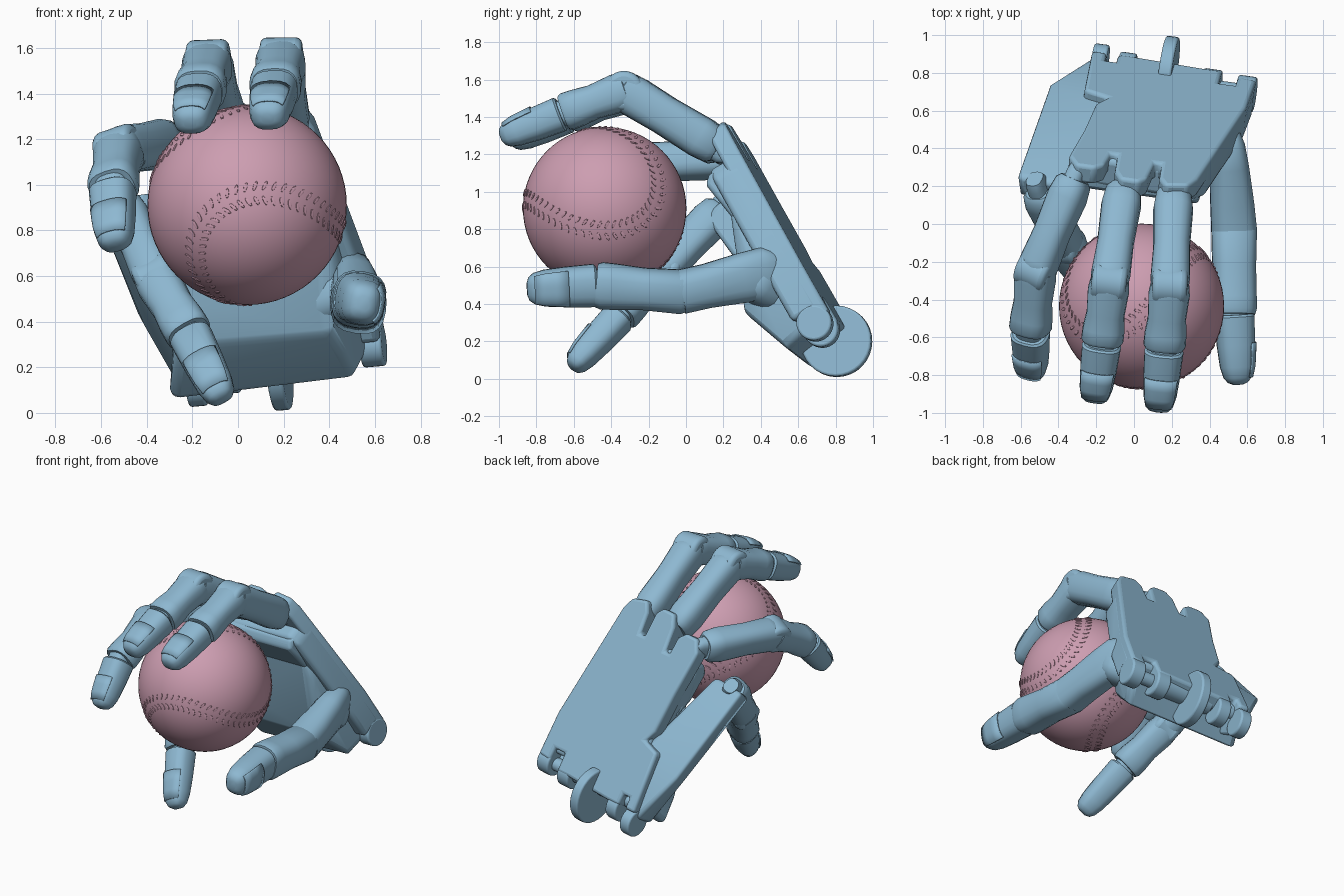
import bpy, bmesh, math
from mathutils import Vector as V, Matrix

if "Cube" in bpy.data.objects:
    bpy.data.objects.remove(bpy.data.objects["Cube"])


def material(name, rgb):
    m = bpy.data.materials.new(name)
    m.use_nodes = True
    m.diffuse_color = (*rgb, 1)
    bsdf = next(n for n in m.node_tree.nodes if n.type == 'BSDF_PRINCIPLED')
    bsdf.inputs["Base Color"].default_value = (*rgb, 1)
    return m


BLUE = material("steel blue", (0.27, 0.48, 0.64))
PINK = material("dusty pink", (0.61, 0.34, 0.44))


def finish(name, bm, mat=BLUE, bevel=0, solid=0):
    bmesh.ops.recalc_face_normals(bm, faces=bm.faces)
    me = bpy.data.meshes.new(name)
    bm.to_mesh(me)
    bm.free()
    me.materials.append(mat)
    ob = bpy.data.objects.new(name, me)
    bpy.context.collection.objects.link(ob)
    bpy.ops.object.select_all(action='DESELECT')
    ob.select_set(True)
    bpy.context.view_layer.objects.active = ob
    bpy.ops.object.shade_smooth_by_angle(angle=math.radians(38))
    if solid:
        s = ob.modifiers.new("thickness", 'SOLIDIFY')
        s.thickness, s.offset = solid, 0
    if bevel:
        b = ob.modifiers.new("soft edges", 'BEVEL')
        b.width, b.segments, b.limit_method = bevel, 3, 'ANGLE'
    return ob


def tube(name, p, q, up, stations, r=1.0, arc=None):
    """Loft rounded sections (t, half width, half height) from p to q; arc gives an open sheet."""
    p, q = V(p), V(q)
    d = q - p
    side = d.cross(V(up)).normalized()
    top = side.cross(d).normalized()
    n = 20
    lo, hi = arc or (0, 2 * math.pi)
    angles = [lo + (hi - lo) * i / (n - 1 if arc else n) for i in range(n)]
    bm = bmesh.new()
    rings = []
    for t, w, h in stations:
        ring = []
        for a in angles:
            c, s = math.cos(a), math.sin(a)
            c, s = (math.copysign(abs(k) ** 0.75, k) for k in (c, s))
            ring.append(bm.verts.new(p + d * t + side * (c * w * r) + top * (s * h * r)))
        rings.append(ring)
    for a, b in zip(rings, rings[1:]):
        for i in range(n - 1 if arc else n):
            j = (i + 1) % n
            bm.faces.new((a[i], a[j], b[j], b[i]))
    if not arc:
        bm.faces.new(rings[0])
        bm.faces.new(rings[-1])
    return finish(name, bm, solid=0.008 if arc else 0)


def cylinder(name, centre, axis, r, length, bevel=0.012):
    bm = bmesh.new()
    turn = V(axis).to_track_quat('Z', 'Y').to_matrix().to_4x4()
    bmesh.ops.create_cone(bm, cap_ends=True, segments=32, radius1=r, radius2=r,
                          depth=length, matrix=Matrix.Translation(V(centre)) @ turn)
    return finish(name, bm, bevel=bevel)


# Palm frame: U across the hand, A from wrist to knuckles, N out of the back
O = V((0.21, 0.85, 0.278))
N = V((0.075, 0.863, 0.505)).normalized()
A = V((-0.145, -0.489, 0.86))
A = (A - N * A.dot(N)).normalized()
U = N.cross(A)


def local(u, v, t):
    return O + U * u + A * v + N * t


def prism(name, outline, t0, t1, bevel):
    bm = bmesh.new()
    face = bm.faces.new([bm.verts.new(local(u, v, t0)) for u, v in outline])
    ext = bmesh.ops.extrude_face_region(bm, geom=[face])
    verts = [g for g in ext["geom"] if isinstance(g, bmesh.types.BMVert)]
    bmesh.ops.translate(bm, verts=verts, vec=N * (t1 - t0))
    return finish(name, bm, bevel=bevel)


def hull(name, pts, bevel):
    bm = bmesh.new()
    for p in pts:
        bm.verts.new(local(*p))
    res = bmesh.ops.convex_hull(bm, input=bm.verts)
    bmesh.ops.delete(bm, geom=list({g for g in res["geom_interior"]
                                    if isinstance(g, bmesh.types.BMVert)}), context='VERTS')
    return finish(name, bm, bevel=bevel)


# Back of the hand with slots between knuckles and at the wrist
outline = [(-0.44, -0.02), (-0.36, -0.02), (-0.36, 0.06), (-0.3, 0.06), (-0.3, -0.02),
           (-0.2, -0.02), (0.16, 0.0), (0.26, 0.0), (0.26, 0.13), (0.35, 0.13),
           (0.35, 0.04), (0.45, 0.05), (0.44, 0.35), (0.3, 1.16), (0.26, 1.24), (0.14, 1.27),
           (0.1, 1.2), (0.09, 1.05), (0.05, 1.05), (0.04, 1.22), (0.0, 1.27), (-0.1, 1.27),
           (-0.14, 1.19), (-0.15, 1.02), (-0.19, 1.02), (-0.2, 1.14), (-0.25, 1.19),
           (-0.35, 1.19), (-0.4, 1.1), (-0.36, 0.8), (-0.34, 0.52), (-0.29, 0.44), (-0.42, 0.4)]
prism("hand_back", outline, -0.11, 0, 0.025)
prism("palm_body", [(-0.4, 0.1), (0.45, 0.1), (0.44, 0.35), (0.33, 1.0), (0.28, 1.06), (-0.34, 1.04),
                    (-0.36, 0.8), (-0.3, 0.5)], -0.2, -0.03, 0.03)

# Heel and knuckle pads on the inner side
hull("palm_heel", [(-0.46, 0.03, -0.1), (0.4, 0.03, -0.1), (-0.5, -0.03, -0.3), (0.34, 0.0, -0.3),
                   (-0.46, 0.12, -0.35), (-0.38, 0.3, -0.4), (0.28, 0.3, -0.41),
                   (-0.36, 0.48, -0.34), (0.34, 0.45, -0.3), (-0.32, 0.85, -0.19),
                   (0.32, 0.85, -0.19)], 0.045)
hull("knuckle_pad", [(u, v, t) for u in (-0.35, 0.3) for v, t in
                     ((0.65, -0.15), (0.75, -0.21), (1.0, -0.25), (1.04, -0.21), (1.04, -0.12))], 0.03)

# Wrist hinge
for i, (u, v, w) in enumerate(((-0.4, -0.08, 0.08), (-0.25, -0.03, 0.09),
                               (0.21, 0.02, 0.1), (0.4, 0.04, 0.1))):
    cylinder(f"wrist_lug_{i + 1}", local(u, v, -0.1), U, 0.095, w)
cylinder("wrist_roll", local(-0.02, 0.06, -0.1), U, 0.085, 0.36)
cylinder("wrist_pin", local(0, 0.03, -0.1), U, 0.045, 0.78)
cylinder("wrist_disc", local(-0.03, -0.04, -0.08), U, 0.19, 0.07)

# Hinged metacarpal on the little finger side
hull("little_metacarpal", [(-0.62, 0.3, -0.05), (-0.44, -0.06, -0.06), (-0.32, 0.02, -0.05),
                           (-0.3, 0.45, -0.05), (-0.68, 0.98, -0.25), (-0.43, 1.0, -0.25),
                           (-0.57, 0.3, -0.2), (-0.45, -0.06, -0.2), (-0.32, 0.0, -0.28),
                           (-0.32, 0.42, -0.33), (-0.66, 0.96, -0.37), (-0.44, 0.97, -0.4)], 0.03)

# Shared section profiles for the finger segments
PROX = [(-0.09, 0.7, 0.75), (-0.04, 0.88, 0.95), (0.12, 0.98, 1.04), (0.55, 0.9, 0.98),
        (0.9, 0.97, 1.03), (1.02, 0.92, 0.92), (1.08, 0.6, 0.6)]
MID = [(-0.1, 0.6, 0.6), (-0.03, 0.95, 0.92), (0.12, 1.02, 0.98), (0.5, 0.94, 0.86),
       (0.75, 1.03, 0.94), (0.93, 1.04, 0.96), (0.98, 0.94, 0.86)]
NECK = [(-0.15, 0.7, 0.65), (0.15, 0.7, 0.65)]
DIST = [(0.02, 0.85, 0.8), (0.05, 0.96, 0.88), (0.45, 0.9, 0.83), (0.75, 0.82, 0.74),
        (0.9, 0.7, 0.61), (0.97, 0.53, 0.44), (1.0, 0.28, 0.22)]
NAIL = [(0.42, 0.94, 0.87), (0.6, 0.9, 0.82), (0.75, 0.85, 0.77), (0.9, 0.73, 0.64)]
NAIL_ARC = (math.radians(38), math.radians(142))


def fingertip(name, a, b, up, r):
    tube(name + "_neck", a, b, up, NECK, r)
    tube(name + "_tip", a, b, up, DIST, r)
    tube(name + "_nail", a, b, up, NAIL, r, NAIL_ARC)


def finger(name, pts, ups, r):
    k, pip, dip, tip = (V(p) for p in pts)
    d = (pip - k).normalized()
    axis = d.cross(V(ups[0]))
    tube(name + "_hinge_tab", k - d * 0.12, k + d * 0.1, ups[0],
         [(0, 0.45, 0.5), (0.2, 0.5, 0.7), (1, 0.5, 0.7)], r)
    tube(name + "_lower", k, pip, ups[0], PROX, r)
    cylinder(name + "_joint", pip, axis, r * 0.98, r * 1.72, 0.03)
    tube(name + "_middle", pip, dip, ups[1], MID, r)
    fingertip(name, dip, tip, ups[2], r)


finger("index_finger", [(0.21, 0.13, 1.26), (0.19, -0.33, 1.54), (0.16, -0.66, 1.42),
                        (0.13, -0.99, 1.29)], [(0, 0.3, 1)] * 3, 0.108)
finger("middle_finger", [(-0.06, 0.15, 1.25), (-0.13, -0.31, 1.53), (-0.17, -0.63, 1.41),
                         (-0.21, -0.94, 1.27)], [(0, 0.3, 1)] * 3, 0.108)
finger("ring_finger", [(-0.33, 0.2, 1.18), (-0.52, -0.25, 1.15), (-0.55, -0.57, 0.98),
                       (-0.54, -0.8, 0.73)],
       [(-0.3, 0.1, 1), (-0.4, -0.4, 0.8), (-0.35, -0.7, 0.6)], 0.105)
finger("little_finger", [(-0.49, 0.16, 0.88), (-0.36, -0.12, 0.59), (-0.21, -0.35, 0.34),
                         (-0.07, -0.61, 0.06)], [(-0.35, -0.7, 0.6)] * 3, 0.1)

# Thumb
OUT = (1, 0, -0.15)
tube("thumb_base", (0.26, 0.55, 0.44), (0.52, 0.34, 0.56), (0, 0.3, 1),
     [(0, 0.15, 0.15), (0.4, 0.15, 0.14), (0.85, 0.13, 0.13), (1, 0.1, 0.1), (1.08, 0.05, 0.05)])
tube("thumb_lower", (0.49, 0.53, 0.59), (0.53, -0.03, 0.465), OUT,
     [(0, 0.06, 0.04), (0.05, 0.1, 0.06), (0.18, 0.14, 0.085), (0.4, 0.135, 0.1),
      (0.75, 0.118, 0.115), (1, 0.118, 0.12)])
tube("thumb_middle", (0.53, -0.02, 0.465), (0.53, -0.48, 0.5), OUT,
     [(-0.08, 0.1, 0.1), (0, 0.118, 0.12), (0.45, 0.112, 0.115), (0.8, 0.123, 0.118),
      (0.94, 0.125, 0.118), (1, 0.115, 0.11)])
fingertip("thumb", (0.53, -0.47, 0.5), (0.55, -0.85, 0.48), OUT, 0.12)

# Ball with raised stitches along its seam
CENTRE, R = V((0.04, -0.435, 0.91)), 0.437
bm = bmesh.new()
bmesh.ops.create_uvsphere(bm, u_segments=56, v_segments=32, radius=R,
                          matrix=Matrix.Translation(CENTRE))
finish("ball", bm, PINK)

Z = V((-0.55, -0.8, 0.42)).normalized()
Y = V((0.86, -0.5, -0.15))
Y = (Y - Z * Y.dot(Z)).normalized()
X = Y.cross(Z)


def seam(t):
    x = 0.75 * math.cos(t) + 0.25 * math.cos(3 * t)
    y = 0.75 * math.sin(t) - 0.25 * math.sin(3 * t)
    return (X * x + Y * y + Z * (0.866 * math.sin(2 * t))).normalized()


bm = bmesh.new()
COUNT = 108
for i in range(COUNT):
    t = 2 * math.pi * i / COUNT
    p = seam(t)
    tan = (seam(t + 0.01) - seam(t - 0.01)).normalized()
    for s in (-1, 1):
        across = p.cross(tan) * s
        long_dir = (across + tan * 0.5).normalized()
        basis = Matrix((long_dir, p.cross(long_dir), p)).transposed().to_4x4()
        place = Matrix.Translation(CENTRE + (p + across * 0.075).normalized() * R)
        bmesh.ops.create_icosphere(bm, subdivisions=1, radius=1,
                                   matrix=place @ basis @ Matrix.Diagonal((0.026, 0.009, 0.006, 1)))
finish("ball_stitches", bm, PINK)
